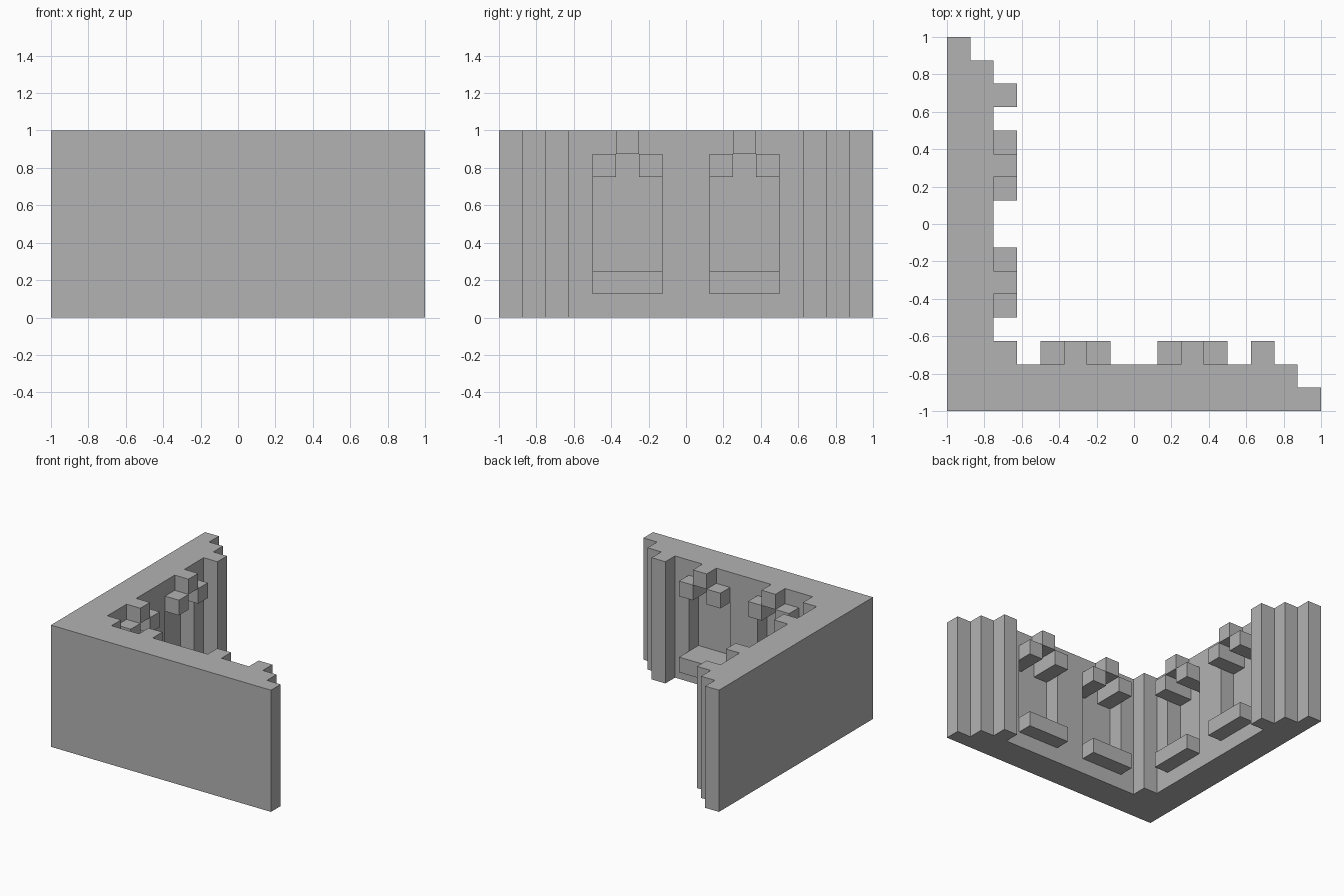
import bpy
import bmesh

cube = bpy.data.objects.get("Cube")
if cube:
    bpy.data.objects.remove(cube, do_unlink=True)

U = 0.125  # block size

grey = bpy.data.materials.new("stone_grey")
grey.use_nodes = True
grey.diffuse_color = (0.45, 0.45, 0.45, 1)
grey.node_tree.nodes["Principled BSDF"].inputs["Base Color"].default_value = grey.diffuse_color


def prism(name, outline, low, high, place):
    """Extrude a 2D outline from low to high; place maps (a, b, depth) to xyz."""
    bm = bmesh.new()
    rings = [[bm.verts.new([c * U for c in place(a, b, d)]) for a, b in outline]
             for d in (low, high)]
    bm.faces.new(rings[0])
    bm.faces.new(rings[1])
    n = len(outline)
    for i in range(n):
        j = (i + 1) % n
        bm.faces.new((rings[0][i], rings[0][j], rings[1][j], rings[1][i]))
    bmesh.ops.recalc_face_normals(bm, faces=bm.faces)
    mesh = bpy.data.meshes.new(name)
    bm.to_mesh(mesh)
    bm.free()
    mesh.materials.append(grey)
    obj = bpy.data.objects.new(name, mesh)
    bpy.context.collection.objects.link(obj)
    return obj


def rect(a0, b0, a1, b1):
    return [(a0, b0), (a1, b0), (a1, b1), (a0, b1)]


# Corner wall: stepped ends, end pillars and inner corner pillar
arm = [(8, -8), (8, -7), (7, -7), (7, -6), (6, -6), (6, -5), (5, -5), (5, -6), (-5, -6)]
outline = [(-8, -8)] + arm + [(-5, -5)] + [(y, x) for x, y in reversed(arm)]
wall = prism("corner_wall", outline, 0, 8, lambda a, b, d: (a, b, d))

# Each wing is described as (along, height, depth)
wings = {"front": lambda a, b, d: (a, d, b), "left": lambda a, b, d: (d, a, b)}

cutters = []
for wing, place in wings.items():
    for number, s in enumerate((-4, 1), 1):
        tag = f"{wing}_{number}"
        # Recessed niche with a stepped head
        niche = [(s, 2), (s + 3, 2), (s + 3, 6), (s + 2, 6),
                 (s + 2, 7), (s + 1, 7), (s + 1, 6), (s, 6)]
        cutters.append(prism(f"niche_cutter_{tag}", niche, -7, -5.3, place))
        # Raised sill and stepped arch blocks
        prism(f"sill_{tag}", rect(s, 1, s + 3, 2), -6, -5, place)
        prism(f"arch_side_a_{tag}", rect(s, 6, s + 1, 7), -6, -5, place)
        prism(f"arch_side_b_{tag}", rect(s + 2, 6, s + 3, 7), -6, -5, place)
        prism(f"arch_top_{tag}", rect(s + 1, 7, s + 2, 8), -6, -5, place)

# Carve the niches
bpy.context.view_layer.objects.active = wall
for cutter in cutters:
    mod = wall.modifiers.new("niche", "BOOLEAN")
    mod.operation = "DIFFERENCE"
    mod.solver = "EXACT"
    mod.object = cutter
    bpy.ops.object.modifier_apply(modifier=mod.name)
    bpy.data.objects.remove(cutter, do_unlink=True)
